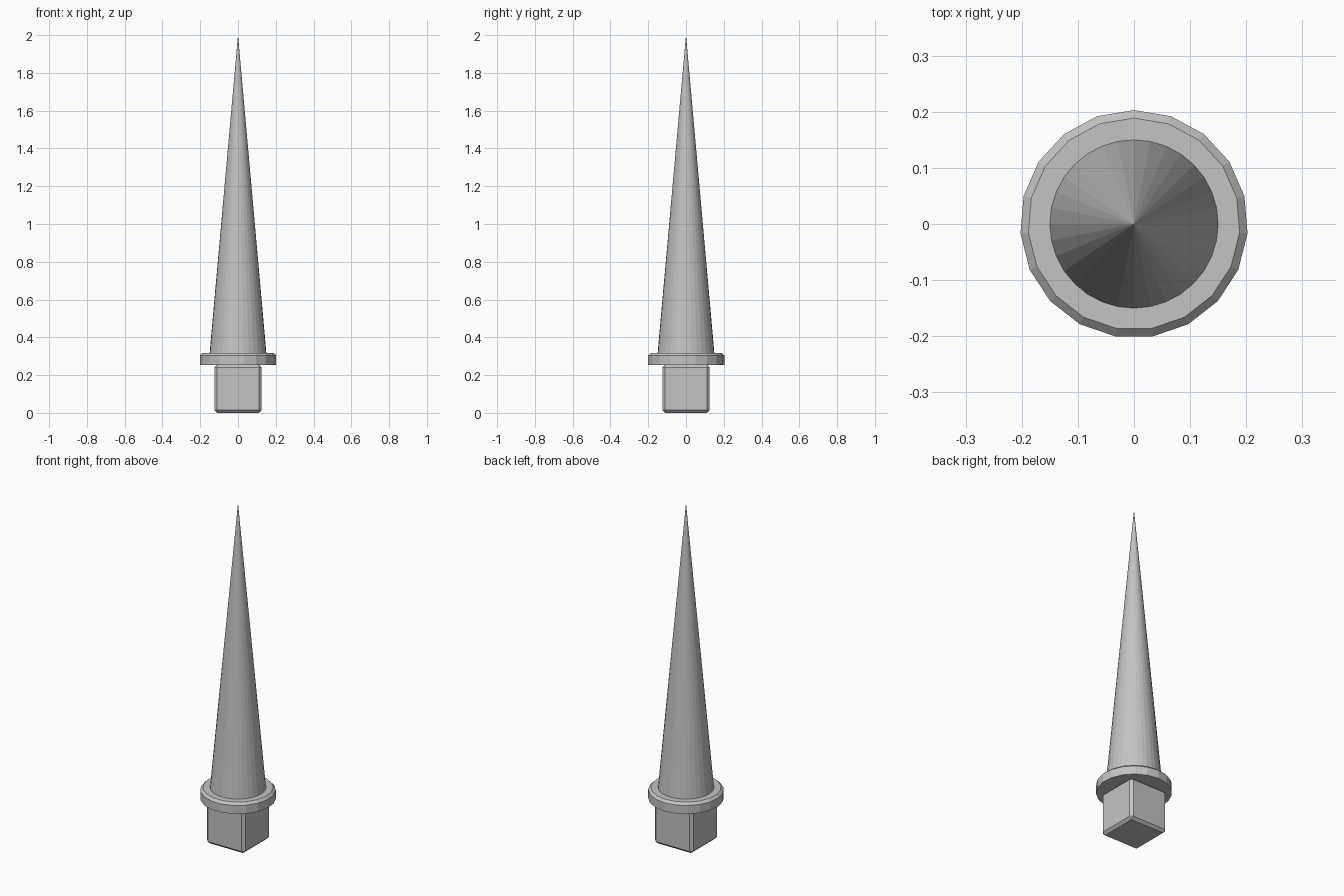
import bpy, bmesh, math
from mathutils import Matrix

cube = bpy.data.objects.get("Cube")
if cube:
    bpy.data.objects.remove(cube, do_unlink=True)

grey = bpy.data.materials.new("plain grey")
grey.use_nodes = True
colour = (0.55, 0.55, 0.55, 1)
grey.diffuse_color = colour
grey.node_tree.nodes["Principled BSDF"].inputs["Base Color"].default_value = colour


def add_part(name, bm):
    """Turn a bmesh into a flat-shaded grey object."""
    bmesh.ops.recalc_face_normals(bm, faces=bm.faces)
    mesh = bpy.data.meshes.new(name)
    bm.to_mesh(mesh)
    bm.free()
    mesh.materials.append(grey)
    obj = bpy.data.objects.new(name, mesh)
    bpy.context.collection.objects.link(obj)
    return obj


def tapered(sides, r_low, r_high, z_low, z_high):
    """Upright cone or cylinder with its first corner on +y."""
    bm = bmesh.new()
    place = Matrix.Translation((0, 0, (z_low + z_high) / 2)) @ Matrix.Rotation(math.pi / 2, 4, "Z")
    bmesh.ops.create_cone(bm, cap_ends=True, segments=sides, radius1=r_low,
                          radius2=r_high, depth=z_high - z_low, matrix=place)
    bmesh.ops.remove_doubles(bm, verts=bm.verts, dist=1e-5)
    # Put the first corner exactly on +y whichever way the primitive starts
    rim = max(bm.verts, key=lambda v: (round(v.co.xy.length, 4), v.co.y))
    turn = math.pi / 2 - math.atan2(rim.co.y, rim.co.x)
    bmesh.ops.rotate(bm, verts=bm.verts, cent=(0, 0, 0), matrix=Matrix.Rotation(turn, 3, "Z"))
    return bm


def bevel(bm, edges, width):
    bmesh.ops.bevel(bm, geom=edges, offset=width, segments=1, affect="EDGES", profile=0.5)


# Square base block with chamfered edges
bm = bmesh.new()
bmesh.ops.create_cube(bm, size=1, matrix=Matrix.Translation((0, 0, 0.128)) @ Matrix.Diagonal((0.25, 0.25, 0.256, 1)))
bevel(bm, bm.edges[:], 0.015)
add_part("base_block", bm)

# Round collar, chamfered on its upper rim
bm = tapered(19, 0.203, 0.203, 0.254, 0.318)
bevel(bm, [e for e in bm.edges if all(v.co.z > 0.3 for v in e.verts)], 0.014)
add_part("collar", bm)

# Long pointed spike
add_part("spike", tapered(32, 0.15, 0, 0.318, 2.0))
